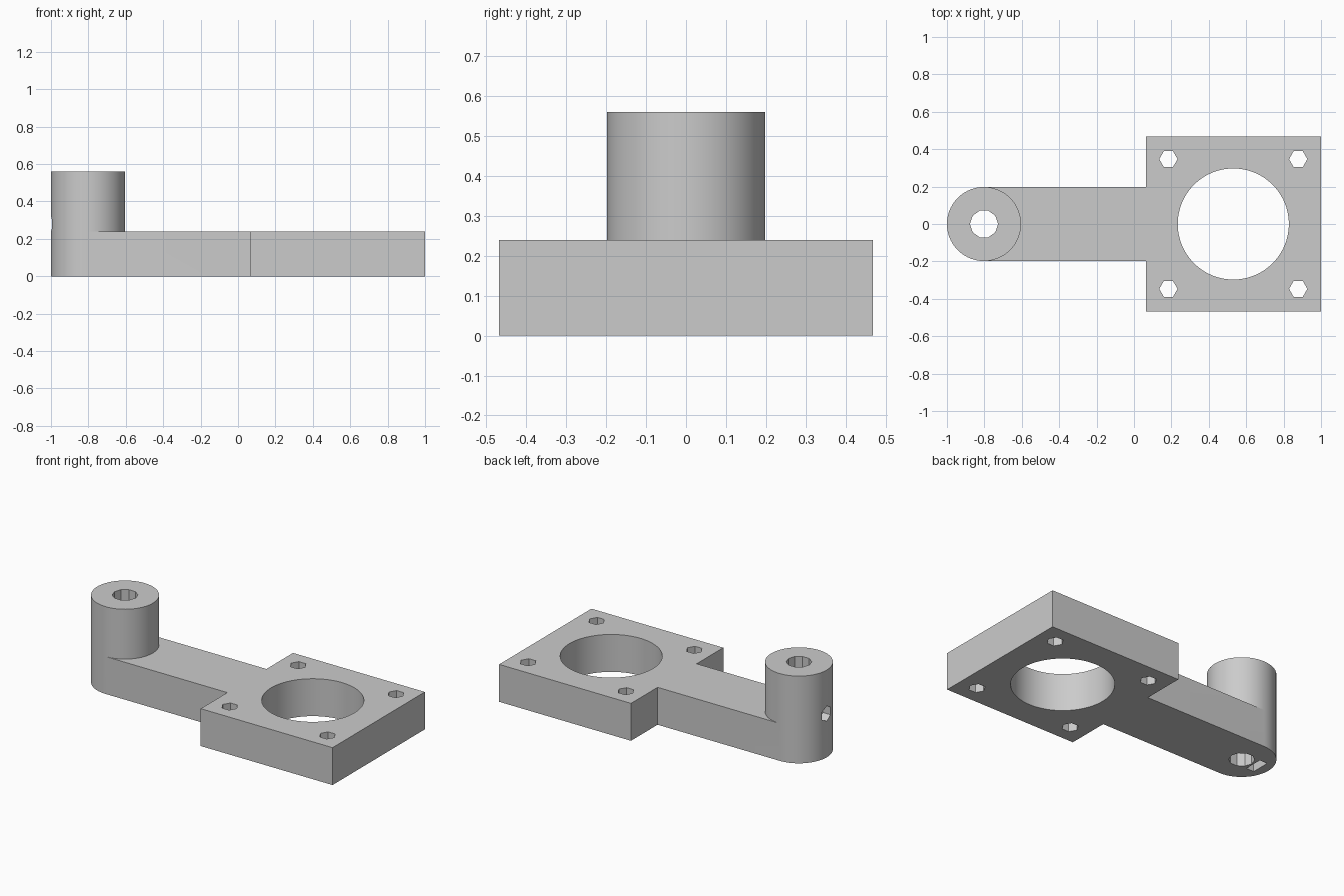
import bpy
import math

if "Cube" in bpy.data.objects:
    bpy.data.objects.remove(bpy.data.objects["Cube"], do_unlink=True)

grey = bpy.data.materials.new("light_grey")
grey.use_nodes = True
colour = (0.6, 0.6, 0.6, 1)
grey.diffuse_color = colour
grey.node_tree.nodes["Principled BSDF"].inputs["Base Color"].default_value = colour

HEIGHT, THICK = 0.56, 0.24
BOSS_X, BOSS_R = -0.802, 0.198
PLATE_X, PLATE_HALF = 0.531, 0.468


def box(name, x, y, z):
    """Box from (min, max) ranges on each axis."""
    ranges = (x, y, z)
    bpy.ops.mesh.primitive_cube_add(size=1, location=[sum(r) / 2 for r in ranges])
    ob = bpy.context.object
    ob.name = name
    ob.scale = [r[1] - r[0] for r in ranges]
    bpy.ops.object.transform_apply(location=True, rotation=True, scale=True)
    return ob


def cylinder(name, sides, radius, depth, location, tilt=0):
    """Cylinder with a vertex on its local +x axis."""
    bpy.ops.mesh.primitive_cylinder_add(vertices=sides, radius=radius, depth=depth)
    ob = bpy.context.object
    ob.name = name
    ob.rotation_euler = (0, 0, math.pi / 2)
    bpy.ops.object.transform_apply(location=False, rotation=True, scale=False)
    ob.location = location
    ob.rotation_euler = (0, tilt, 0)
    bpy.ops.object.transform_apply(location=True, rotation=True, scale=False)
    return ob


def combine(target, other, operation):
    """Apply one boolean and remove the helper."""
    mod = target.modifiers.new(operation.lower(), "BOOLEAN")
    mod.operation, mod.object, mod.solver = operation, other, "EXACT"
    bpy.context.view_layer.objects.active = target
    bpy.ops.object.modifier_apply(modifier=mod.name)
    bpy.data.objects.remove(other, do_unlink=True)


# Square mounting plate, arm and upright boss joined into one solid
bracket = box("mounting_bracket", (PLATE_X - PLATE_HALF, PLATE_X + PLATE_HALF),
              (-PLATE_HALF, PLATE_HALF), (0, THICK))
combine(bracket, box("arm", (BOSS_X, PLATE_X - PLATE_HALF / 2),
                     (-BOSS_R, BOSS_R), (0, THICK)), "UNION")
combine(bracket, cylinder("boss", 72, BOSS_R, HEIGHT, (BOSS_X, 0, HEIGHT / 2)), "UNION")

# Large round opening and four hexagonal corner holes
cutters = [cylinder("plate_opening", 96, 0.297, 1, (PLATE_X, 0, 0))]
for sx in (-1, 1):
    for sy in (-1, 1):
        cutters.append(cylinder("corner_hole", 6, 0.049, 1,
                                (PLATE_X + sx * 0.347, sy * 0.347, 0)))

# Boss bore, nut slot open at the bottom, and side screw hole into the bore
cutters.append(cylinder("boss_bore", 10, 0.075, 2, (BOSS_X, 0, 0)))
cutters.append(box("nut_slot", (BOSS_X - 0.14, BOSS_X - 0.085), (-0.06, 0.06), (-0.1, 0.34)))
cutters.append(cylinder("side_screw_hole", 6, 0.049, 0.3,
                        (BOSS_X - 0.15, 0, HEIGHT / 2), math.pi / 2))
for cutter in cutters:
    combine(bracket, cutter, "DIFFERENCE")

# Finish
bracket.data.materials.clear()
bracket.data.materials.append(grey)
for face in bracket.data.polygons:
    face.material_index = 0
bpy.ops.object.select_all(action="DESELECT")
bracket.select_set(True)
bpy.context.view_layer.objects.active = bracket
bpy.ops.object.shade_smooth_by_angle(angle=math.radians(30))
